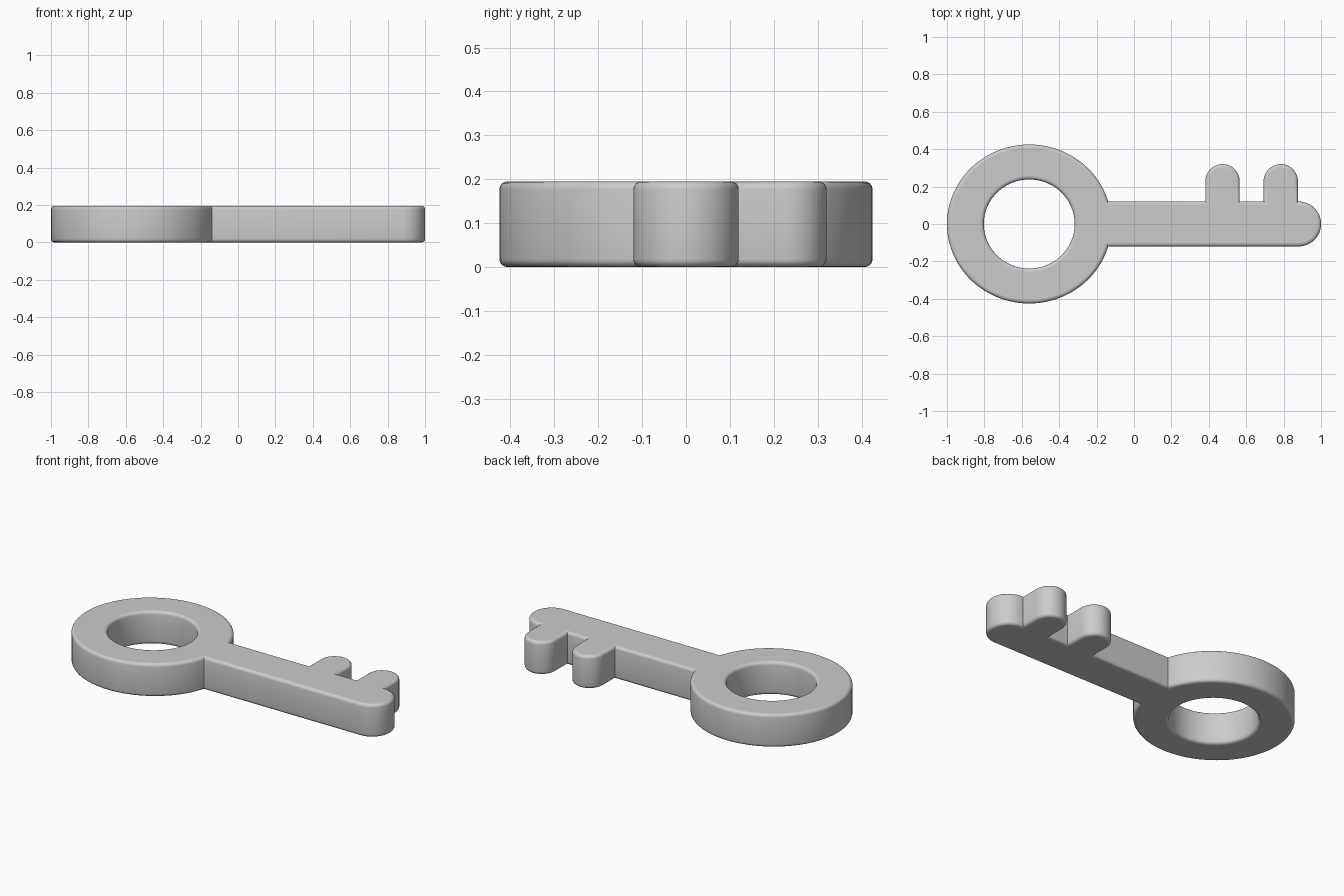
import bpy
from math import sin, cos, pi, asin

cube = bpy.data.objects.get("Cube")
if cube:
    bpy.data.objects.remove(cube)

HEIGHT = 0.195
ROUND = 0.018                      # rounded edge, grown outwards from the outline
BOW_X, BOW_RX, BOW_RY = -0.56, 0.44, 0.425
HOLE_RX, HOLE_RY = 0.243, 0.238
SHAFT_HALF = 0.12
TOOTH_HALF, TOOTH_TOP = 0.092, 0.32
TEETH = (0.785, 0.473)


def arc(cx, cy, rx, ry, start, end, steps):
    """Points along an elliptical arc."""
    angles = [start + (end - start) * i / steps for i in range(steps + 1)]
    return [(cx + rx * cos(a), cy + ry * sin(a)) for a in angles]


def add_loop(curve, points):
    spline = curve.splines.new('POLY')
    spline.points.add(len(points) - 1)
    for p, (x, y) in zip(spline.points, points):
        p.co = (x, y, 0, 1)
    spline.use_cyclic_u = True


# Outer outline: rounded tip, two teeth, then round the bow
w = SHAFT_HALF - ROUND
outline = arc(1 - SHAFT_HALF, 0, w, w, -pi / 2, pi / 2, 24)
r = TOOTH_HALF - ROUND
for x in TEETH:
    outline.append((x + r, w))
    outline += arc(x, TOOTH_TOP - TOOTH_HALF, r, r, 0, pi, 24)
    outline.append((x - r, w))
rx, ry = BOW_RX - ROUND, BOW_RY - ROUND
joint = asin(w / ry)
outline += arc(BOW_X, 0, rx, ry, joint, 2 * pi - joint, 88)

# Finger hole in the bow
hole = arc(BOW_X, 0, HOLE_RX + ROUND, HOLE_RY + ROUND, 0, 2 * pi, 72)[:-1]

# Key body: filled profile, extruded with rounded edges
curve = bpy.data.curves.new("key_profile", 'CURVE')
curve.dimensions = '2D'
curve.fill_mode = 'BOTH'
curve.extrude = HEIGHT / 2 - ROUND
curve.bevel_depth = ROUND
curve.bevel_resolution = 3
add_loop(curve, outline)
add_loop(curve, hole)

key = bpy.data.objects.new("key_body", curve)
bpy.context.collection.objects.link(key)
key.location.z = HEIGHT / 2

grey = bpy.data.materials.new("light_grey")
grey.use_nodes = True
color = (0.6, 0.6, 0.6, 1)
grey.diffuse_color = color
grey.node_tree.nodes["Principled BSDF"].inputs["Base Color"].default_value = color
curve.materials.append(grey)

# Turn into a mesh and smooth the rounded sides
bpy.ops.object.select_all(action='DESELECT')
key.select_set(True)
bpy.context.view_layer.objects.active = key
bpy.ops.object.convert(target='MESH')
bpy.ops.object.shade_smooth_by_angle(angle=pi / 5)
